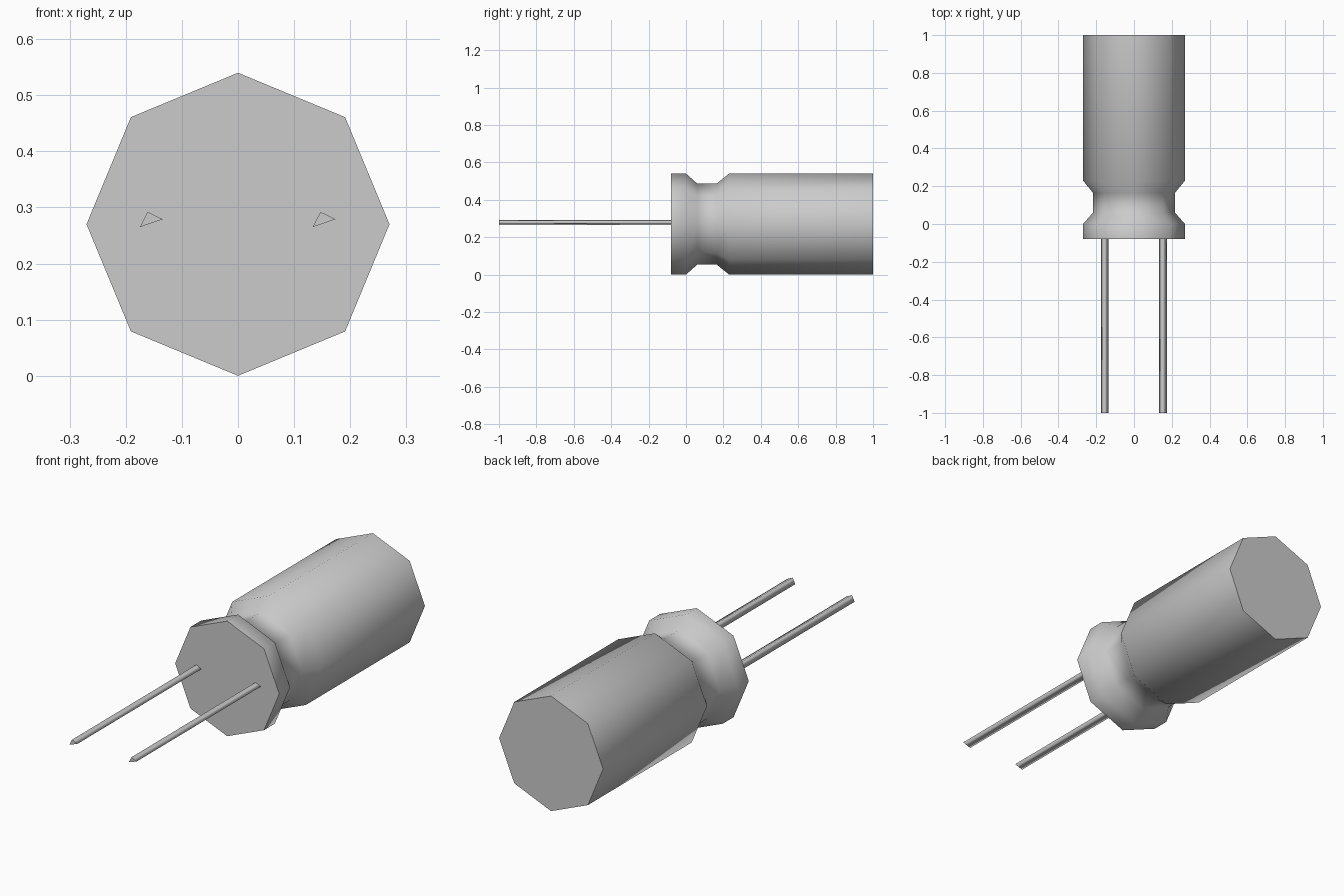
import bpy, bmesh
from math import sin, cos, pi

if "Cube" in bpy.data.objects:
    bpy.data.objects.remove(bpy.data.objects["Cube"])

grey = bpy.data.materials.new("plain grey")
grey.use_nodes = True
colour = (0.6, 0.6, 0.6, 1)
grey.diffuse_color = colour
grey.node_tree.nodes["Principled BSDF"].inputs["Base Color"].default_value = colour


def loft(name, rings):
    """Skin a list of point rings, with smooth sides and crisp flat caps."""
    bm = bmesh.new()
    loops = [[bm.verts.new(p) for p in ring] for ring in rings]
    n = len(loops[0])
    for a, b in zip(loops, loops[1:]):
        for i in range(n):
            j = (i + 1) % n
            bm.faces.new((a[i], a[j], b[j], b[i])).smooth = True
    for cap in (loops[0], loops[-1]):
        face = bm.faces.new(cap)
        for edge in face.edges:
            edge.smooth = False
    bmesh.ops.recalc_face_normals(bm, faces=bm.faces[:])
    mesh = bpy.data.meshes.new(name)
    bm.to_mesh(mesh)
    bm.free()
    mesh.materials.append(grey)
    obj = bpy.data.objects.new(name, mesh)
    bpy.context.collection.objects.link(obj)
    return obj


# Eight-sided can with a crimped groove: (y, radius) profile
R, GROOVE, SIDES = 0.27, 0.217, 8
profile = [(-0.08, R), (0, R), (0.06, GROOVE), (0.165, GROOVE), (0.23, R), (1, R)]
angles = [2 * pi * i / SIDES for i in range(SIDES)]
loft("can_body", [[(r * cos(a), y, R + r * sin(a)) for a in angles] for y, r in profile])

# Two three-sided wire leads
section = [(-0.02, 0.265), (-0.006, 0.292), (0.021, 0.279)]
for name, x in (("right_lead", -0.155), ("left_lead", 0.153)):
    loft(name, [[(x + dx, y, z) for dx, z in section] for y in (-1, -0.08)])
